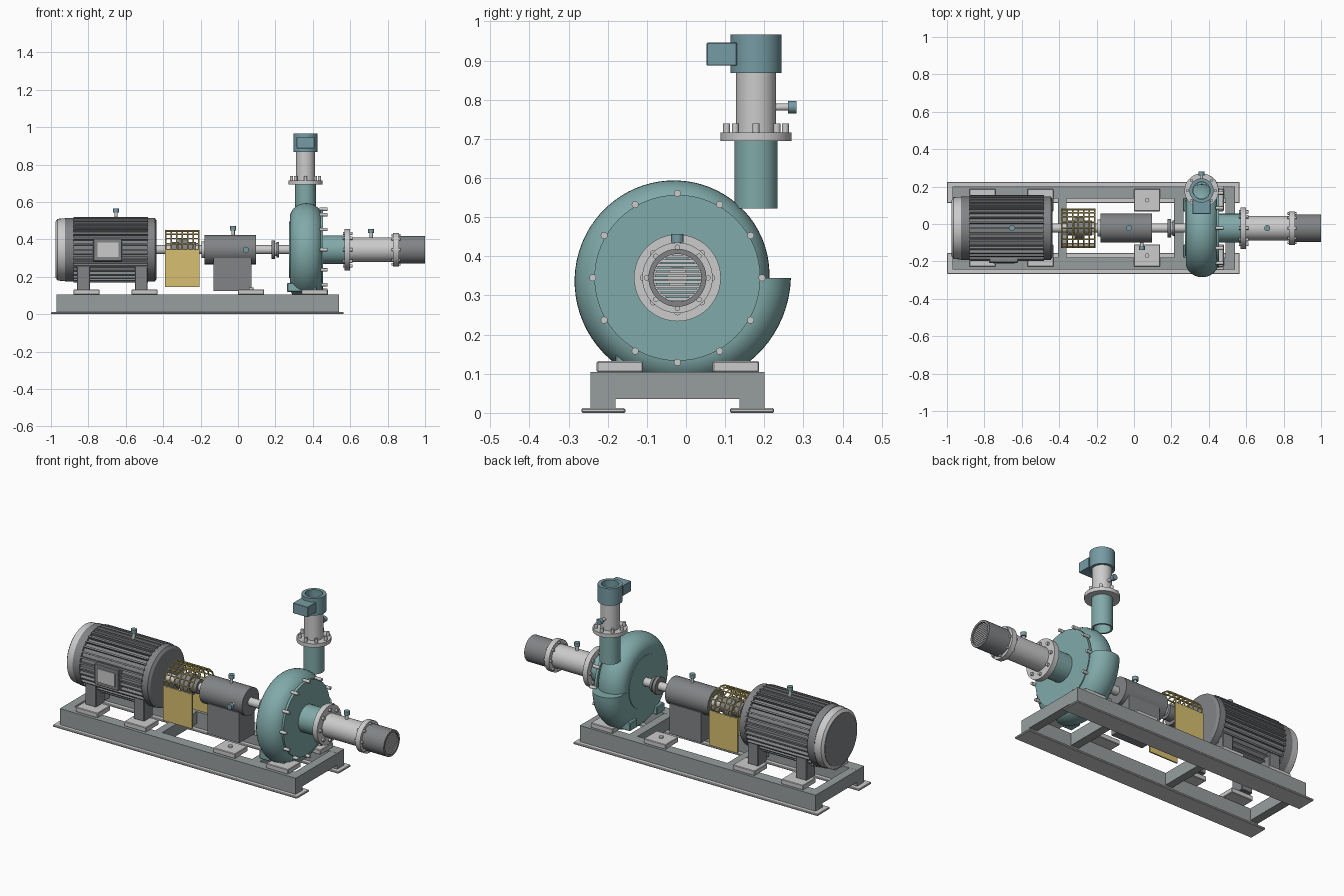
import bpy, bmesh
from math import sin, cos, pi, radians
from mathutils import Vector

if "Cube" in bpy.data.objects:
    bpy.data.objects.remove(bpy.data.objects["Cube"])

def material(name, r, g, b):
    m = bpy.data.materials.new(name)
    m.diffuse_color = (r, g, b, 1)
    m.use_nodes = True
    m.node_tree.nodes["Principled BSDF"].inputs["Base Color"].default_value = m.diffuse_color
    return m

TEAL = material("teal_paint", .22, .40, .40)
BLUE = material("dark_teal_paint", .18, .33, .37)
DARK = material("dark_grey", .22, .23, .24)
STEEL = material("light_grey", .58, .59, .60)
BASE = material("base_grey", .31, .34, .34)
GOLD = material("guard_yellow", .68, .52, .16)

YC, ZC = -.022, .345          # shared shaft axis
X, Y, Z = 0, 1, 2

def finish(name, bm, mat):
    bmesh.ops.recalc_face_normals(bm, faces=bm.faces[:])
    me = bpy.data.meshes.new(name)
    bm.to_mesh(me)
    bm.free()
    me.materials.append(mat)
    ob = bpy.data.objects.new(name, me)
    bpy.context.collection.objects.link(ob)
    return ob

def box(name, x, y, z, mat, bevel=0):
    bm = bmesh.new()
    bmesh.ops.create_cube(bm, size=1)
    for v in bm.verts:
        v.co = [(lo + hi) / 2 + c * (hi - lo) for c, (lo, hi) in zip(v.co, (x, y, z))]
    if bevel:
        bmesh.ops.bevel(bm, geom=bm.edges[:], offset=bevel, segments=1, affect='EDGES')
    return finish(name, bm, mat)

def turned(name, profile, mat, axis=X, at=(0, YC, ZC), n=48, closed=False):
    """Lathe of (position, radius) points along an axis; closed makes a hollow ring."""
    bm = bmesh.new()
    rings = []
    u, w = (axis + 1) % 3, (axis + 2) % 3
    for p, r in profile:
        ring = []
        for i in range(n):
            c = Vector(at)
            c[axis] += p
            c[u] += r * cos(2 * pi * i / n)
            c[w] += r * sin(2 * pi * i / n)
            ring.append(bm.verts.new(c))
        rings.append(ring)
    pairs = list(zip(rings, rings[1:])) + ([(rings[-1], rings[0])] if closed else [])
    for a, b in pairs:
        for i in range(n):
            j = (i + 1) % n
            bm.faces.new((a[i], a[j], b[j], b[i]))
    if not closed:
        bm.faces.new(rings[0])
        bm.faces.new(rings[-1])
    return finish(name, bm, mat)

def cyl(name, a, b, r, mat, axis=X, at=(0, YC, ZC), n=48):
    return turned(name, [(a, r), (b, r)], mat, axis, at, n)

def pipe(name, a, b, r, inner, mat, axis=X, at=(0, YC, ZC)):
    return turned(name, [(a, r), (b, r), (b, inner), (a, inner)], mat, axis, at, closed=True)

def bolts(name, count, ring, a, b, r, mat=STEEL, axis=X, at=(0, YC, ZC)):
    for i in range(count):
        c = list(at)
        t = 2 * pi * i / count
        c[(axis + 1) % 3] += ring * cos(t)
        c[(axis + 2) % 3] += ring * sin(t)
        cyl(name, a, b, r, mat, axis, c, 12)

def fitting(name, axis, at, sign=1):
    """Small stem with a teal cap."""
    cyl(name + "_stem", -.015 * sign, .03 * sign, .009, STEEL, axis, at, 16)
    cyl(name + "_cap", .024 * sign, .046 * sign, .016, BLUE, axis, at, 16)

# base frame
for y0, y1 in ((-.244, -.18), (.137, .2)):
    box("base_rail", (-.97, .54), (y0, y1), (.01, .105), BASE)
for y0, y1 in ((-.267, -.155), (.112, .225)):
    box("base_foot_plate", (-1, .565), (y0, y1), (0, .012), STEEL, .003)
for x0, x1 in ((-.97, -.92), (-.405, -.36), (.215, .265), (.49, .54)):
    box("base_cross_member", (x0, x1), (-.2, .16), (.035, .1045), BASE)

# mounting pads with anchor bolts
for x0, x1 in ((-.88, -.74), (-.57, -.43), (0, .14), (.34, .48)):
    for y0, y1 in ((-.228, -.11), (.068, .187)):
        box("mounting_pad", (x0, x1), (y0, y1), (.104, .132), STEEL, .003)
        if x0 == 0:
            cyl("pad_bolt", .13, .142, .012, STEEL, Z, ((x0 + x1) / 2, (y0 + y1) / 2, 0), 12)

# motor
cyl("motor_body", -.89, -.47, .157, DARK)
for i in range(36):
    fin = box("motor_fin", (-.88, -.48), (-.0045, .0045), (.15, .176), DARK)
    fin.rotation_euler = (2 * pi * i / 36, 0, 0)
    fin.location = (0, YC, ZC)
turned("motor_fan_cover", [(-.975, .15), (-.965, .165), (-.92, .168), (-.91, .168)], STEEL)
cyl("motor_cover_face", -.977, -.97, .148, DARK)
cyl("motor_rear_ring", -.925, -.88, .17, DARK)
turned("motor_front_bell", [(-.485, .17), (-.445, .17), (-.435, .155)], DARK)
for x0, x1 in ((-.86, -.79), (-.55, -.483)):
    for y0, y1 in ((-.17, -.09), (.046, .126)):
        box("motor_foot", (x0, x1), (y0, y1), (.13, .255), DARK, .003)
box("terminal_box", (-.775, -.62), (-.208, -.14), (.283, .405), DARK, .004)
box("terminal_cover", (-.752, -.64), (-.214, -.2), (.305, .383), STEEL)
fitting("motor_lifting_eye", Z, (-.652, YC, .52))

# shaft and coupling
cyl("shaft", -.45, .3, .024, STEEL)
for x0, x1 in ((-.36, -.305), (-.28, -.225)):
    cyl("coupling_hub", x0, x1, .04, DARK)
cyl("coupling_disc", -.318, -.268, .058, DARK)

# coupling guard: side plates and an arched cage
GX0, GX1, GR = -.39, -.205, .102
for y in (YC - GR, YC + GR):
    box("guard_side_plate", (GX0, GX1), (y - .004, y + .004), (.147, ZC), GOLD)

def wire(name, pts):
    cu = bpy.data.curves.new(name, 'CURVE')
    cu.dimensions = '3D'
    cu.bevel_depth = .0038
    cu.bevel_resolution = 1
    cu.use_fill_caps = True
    sp = cu.splines.new('POLY')
    sp.points.add(len(pts) - 1)
    for p, c in zip(sp.points, pts):
        p.co = (*c, 1)
    cu.materials.append(GOLD)
    bpy.context.collection.objects.link(bpy.data.objects.new(name, cu))

def arc(x, t):
    return (x, YC + GR * cos(t), ZC + GR * sin(t))

for i in range(7):
    x = GX0 + .004 + (GX1 - GX0 - .008) * i / 6
    wire("guard_hoop", [arc(x, pi * k / 20) for k in range(21)])
for k in range(11):
    wire("guard_bar", [arc(GX0, pi * k / 10), arc(GX1, pi * k / 10)])

# bearing housing
cyl("bearing_housing", -.178, .096, .078, DARK)
cyl("bearing_cover", -.195, -.17, .045, STEEL)
box("bearing_pedestal", (-.13, .072), (YC - .07, YC + .07), (.125, .3), DARK)
fitting("grease_cap", Z, (-.026, YC, .425))
fitting("drain_plug", Y, (.042, YC - .072, ZC), -1)

# shaft seal gland
cyl("gland_flange", .18, .198, .05, DARK)
cyl("gland_sleeve", .195, .212, .034, STEEL)
cyl("gland_ring", .207, .22, .042, DARK)

# spiral pump casing, lofted around the shaft
def volute(name, xc, half, r0, r1, n=72):
    bm = bmesh.new()
    rings = []
    for i in range(n + 1):
        t = 2 * pi * i / n
        R = r0 + (r1 - r0) * i / n
        prof = [(-half, .02)]
        prof += [(half * sin(radians(a)), R - .075 + .075 * cos(radians(a))) for a in range(-90, 91, 10)]
        prof += [(half, .02)]
        rings.append([bm.verts.new((xc + x, YC + r * cos(t), ZC + r * sin(t))) for x, r in prof])
    for a, b in zip(rings, rings[1:]):
        for j in range(len(a)):
            k = (j + 1) % len(a)
            bm.faces.new((a[j], a[k], b[k], b[j]))
    bm.faces.new(rings[0])
    bm.faces.new(rings[-1])
    return finish(name, bm, TEAL)

volute("pump_casing", .364, .086, .235, .29)
cyl("casing_cover", .44, .455, .212, TEAL, n=64)
cyl("casing_back_cover", .274, .29, .15, TEAL)
bolts("casing_bolt", 12, .216, .435, .478, .009)
for y0, y1 in ((-.18, -.11), (.068, .138)):
    box("pump_foot", (.262, .42), (y0, y1), (.12, .168), TEAL, .004)

# suction line
pipe("suction_nozzle", .45, .58, .077, .06, TEAL)
pipe("suction_flange", .57, .6, .111, .06, STEEL)
bolts("suction_bolt", 8, .087, .562, .612, .009)
pipe("suction_spool", .595, .84, .066, .056, STEEL)
pipe("spool_flange", .83, .86, .09, .056, STEEL)
bolts("spool_bolt", 8, .078, .82, .87, .007)
pipe("suction_strainer", .855, 1, .074, .061, DARK)
for i in range(-5, 6):
    z = i * .0108
    w = (.062 ** 2 - z * z) ** .5
    box("strainer_bar", (.984, .992), (YC - w, YC + w), (ZC + z - .0038, ZC + z + .0038), STEEL)
cyl("impeller_nut", .45, .5, .03, STEEL, n=6)
fitting("suction_tap", Z, (.712, YC, .411))

# discharge line
D = (.361, .179, 0)
pipe("discharge_pipe", .522, .7, .055, .045, TEAL, Z, D)
pipe("discharge_flange", .694, .716, .091, .043, STEEL, Z, D)
bolts("discharge_bolt", 8, .075, .71, .739, .009, STEEL, Z, D)
pipe("discharge_spool", .712, .875, .051, .043, STEEL, Z, D)
pipe("discharge_valve", .868, .966, .065, .046, BLUE, Z, D)
box("valve_actuator", (.313, .409), (.053, .13), (.887, .946), BLUE, .002)
fitting("discharge_tap", Y, (.361, .236, .781))

# smooth round surfaces, keep hard edges
for ob in bpy.data.objects:
    ob.select_set(ob.type == 'MESH')
bpy.context.view_layer.objects.active = bpy.data.objects["pump_casing"]
bpy.ops.object.shade_smooth_by_angle(angle=radians(32))
